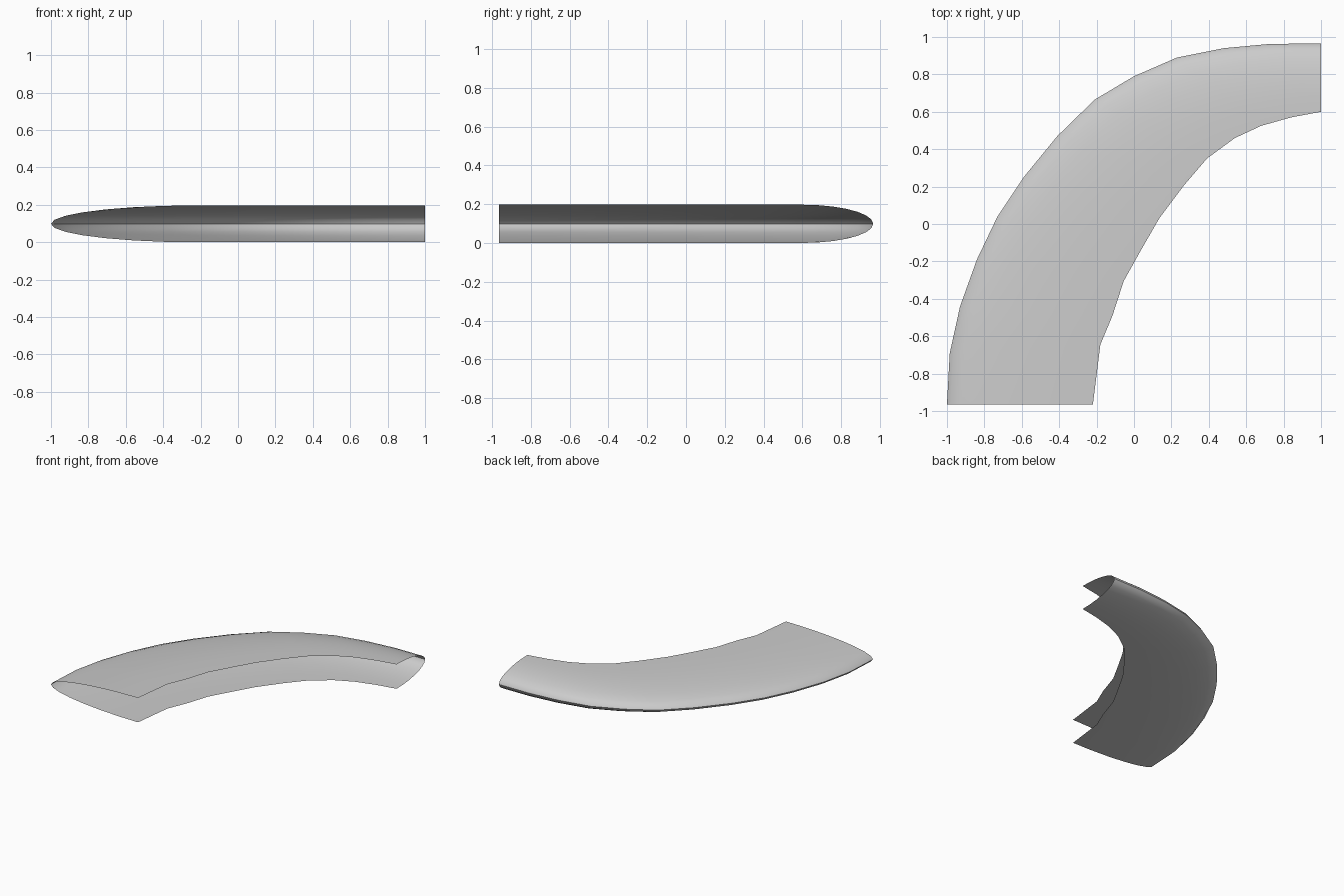
import bpy, bmesh, math
from mathutils import Vector

if "Cube" in bpy.data.objects:
    bpy.data.objects.remove(bpy.data.objects["Cube"])

# Plan outlines: rounded outer nose line and open inner edge, station by station
OUTER = [(-1, -.965), (-.985, -.69), (-.93, -.44), (-.84, -.19), (-.73, .04),
         (-.59, .25), (-.41, .47), (-.21, .665), (0, .79), (.23, .89),
         (.48, .94), (.73, .963), (1, .965)]
INNER = [(-.22, -.965), (-.18, -.645), (-.115, -.49), (-.055, -.305), (.04, -.135),
         (.135, .03), (.27, .21), (.39, .35), (.54, .46), (.68, .525),
         (.84, .57), (1, .60)]
INNER = INNER if len(INNER) == len(OUTER) else INNER + [INNER[-1]]
HALF = 0.0985
STEPS = 14   # facets around the half-ellipse section


def section(outer, inner):
    """Half-ellipse from the lower inner edge round the nose to the upper one."""
    o, i = Vector(outer), Vector(inner)
    pts = []
    for k in range(STEPS + 1):
        a = math.pi * (k / STEPS - 0.5)
        p = o.lerp(i, 1 - math.cos(a))
        pts.append((p.x, p.y, HALF + HALF * math.sin(a)))
    return pts


# Curved leading-edge shell, open at the inner side and both ends
bm = bmesh.new()
rows = [[bm.verts.new(p) for p in section(o, i)] for o, i in zip(OUTER, INNER)]
for r0, r1 in zip(rows, rows[1:]):
    for k in range(STEPS):
        bm.faces.new((r0[k], r0[k + 1], r1[k + 1], r1[k]))
bm.normal_update()
# Outward means the topmost strip faces up
if bm.faces[:][STEPS - 1].normal.z < 0:
    bmesh.ops.reverse_faces(bm, faces=bm.faces[:])
mesh = bpy.data.meshes.new("curved_edge_shell")
bm.to_mesh(mesh)
bm.free()
shell = bpy.data.objects.new("curved_edge_shell", mesh)
bpy.context.collection.objects.link(shell)
bpy.context.view_layer.objects.active = shell
shell.select_set(True)
bpy.ops.object.shade_smooth_by_angle(angle=math.radians(40))
